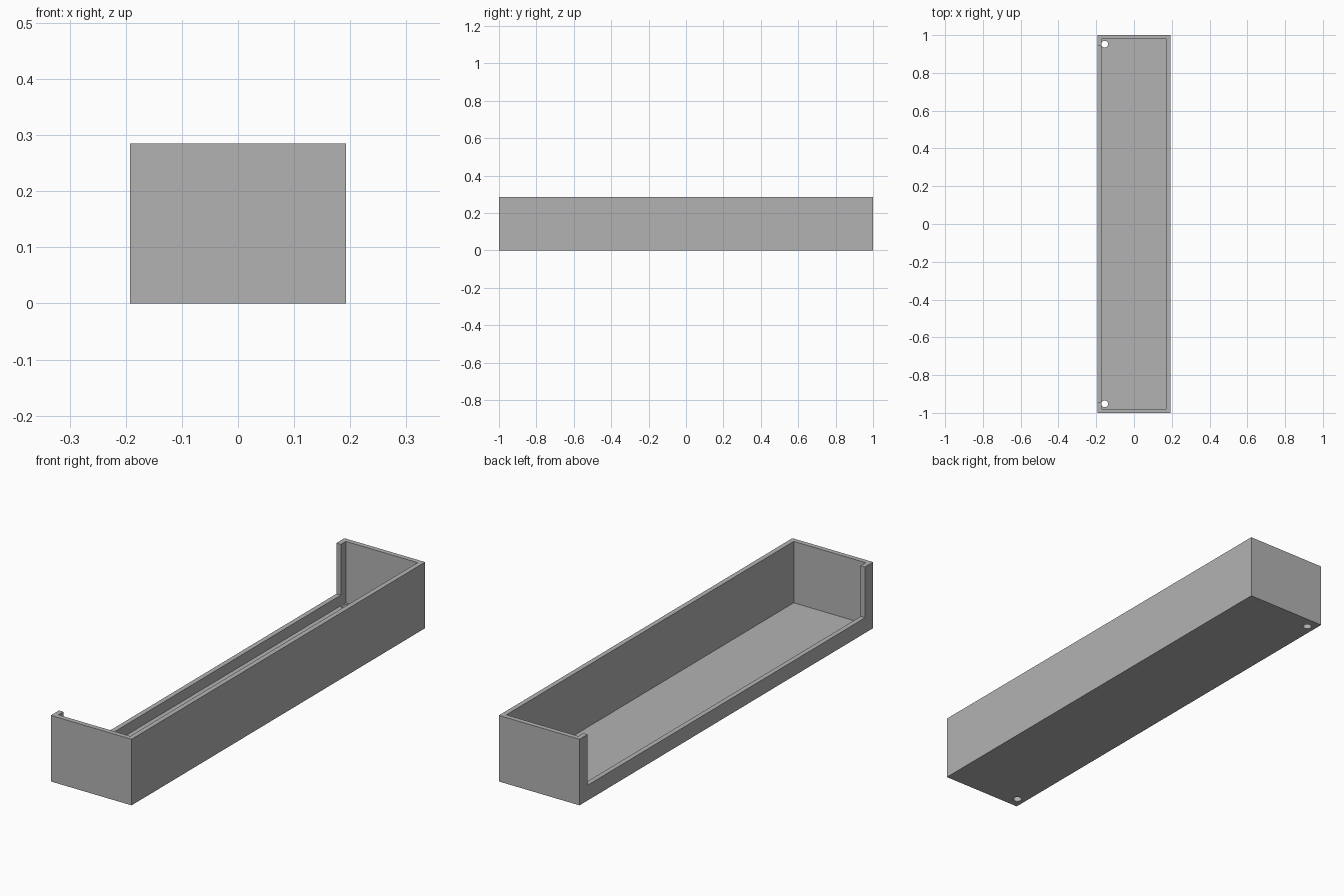
import bpy

cube = bpy.data.objects.get("Cube")
if cube:
    bpy.data.objects.remove(cube, do_unlink=True)

# Overall size and thicknesses
HALF_X, HALF_Y, HEIGHT = 0.1925, 1.0, 0.285
WALL, FLOOR = 0.021, 0.02
LIP_HEIGHT, POST_Y = 0.066, 0.945
HOLE_X, HOLE_Y, HOLE_RADIUS = -0.155, 0.952, 0.018

grey = bpy.data.materials.new("plain grey")
grey.use_nodes = True
colour = (0.45, 0.45, 0.45, 1)
grey.diffuse_color = colour
grey.node_tree.nodes["Principled BSDF"].inputs["Base Color"].default_value = colour


def box(name, low, high):
    """Box spanning two opposite corners."""
    centre = [(a + b) / 2 for a, b in zip(low, high)]
    bpy.ops.mesh.primitive_cube_add(size=1, location=centre)
    obj = bpy.context.object
    obj.name = name
    obj.scale = [b - a for a, b in zip(low, high)]
    bpy.ops.object.transform_apply(location=True, rotation=False, scale=True)
    obj.data.materials.append(grey)
    return obj


def cut(target, cutter):
    """Subtract the cutter from the target, then discard it."""
    cutter.hide_render = True
    mod = target.modifiers.new("cut", "BOOLEAN")
    mod.operation = "DIFFERENCE"
    mod.solver = "EXACT"
    mod.object = cutter
    bpy.context.view_layer.objects.active = target
    bpy.ops.object.modifier_apply(modifier=mod.name)
    bpy.data.objects.remove(cutter, do_unlink=True)


# Open-topped tray
tray = box("tray", (-HALF_X, -HALF_Y, 0), (HALF_X, HALF_Y, HEIGHT))
cut(tray, box("cavity_cutter",
              (-HALF_X + WALL, -HALF_Y + WALL, FLOOR),
              (HALF_X - WALL, HALF_Y - WALL, HEIGHT + 0.1)))

# Wide opening in one long wall, leaving a low lip and two corner posts
cut(tray, box("opening_cutter",
              (-HALF_X - 0.1, -POST_Y, LIP_HEIGHT),
              (-HALF_X + WALL + 0.05, POST_Y, HEIGHT + 0.1)))

# Round holes through the floor beside the posts
for side in (-1, 1):
    bpy.ops.mesh.primitive_cylinder_add(
        vertices=32, radius=HOLE_RADIUS, depth=FLOOR * 3,
        location=(HOLE_X, side * HOLE_Y, 0))
    hole = bpy.context.object
    hole.name = "hole_cutter"
    hole.data.materials.append(grey)
    cut(tray, hole)

# Crisp flat shading and a single material
tray.data.materials.clear()
tray.data.materials.append(grey)
for face in tray.data.polygons:
    face.material_index = 0
    face.use_smooth = False
